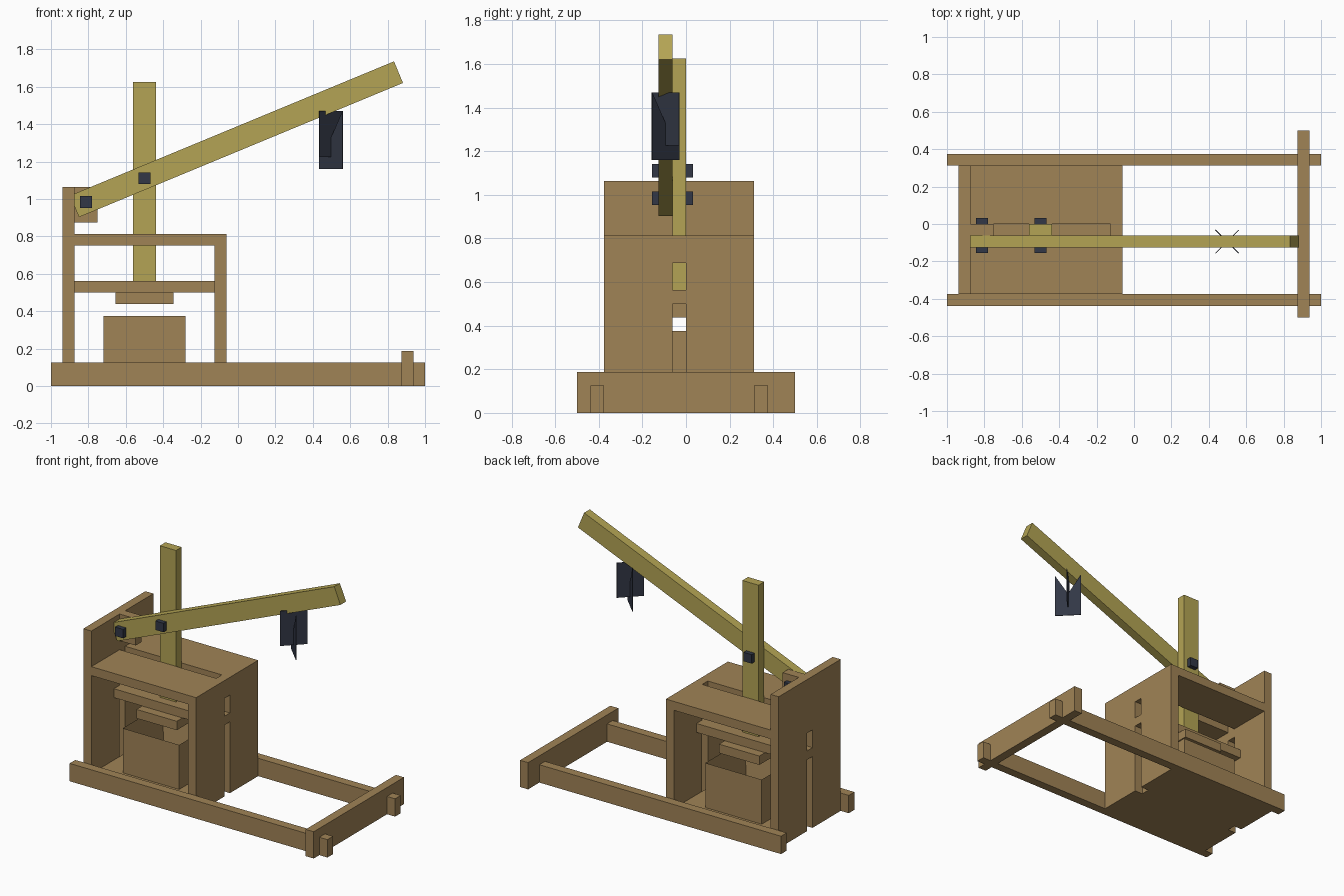
import bpy, bmesh, math
from mathutils import Matrix, Vector

if "Cube" in bpy.data.objects:
    bpy.data.objects.remove(bpy.data.objects["Cube"])


def material(name, rgb):
    m = bpy.data.materials.new(name)
    m.diffuse_color = (*rgb, 1)
    m.use_nodes = True
    m.node_tree.nodes["Principled BSDF"].inputs["Base Color"].default_value = m.diffuse_color
    return m


BROWN = material("brown_wood", (0.352, 0.227, 0.093))
YELLOW = material("yellow_wood", (0.456, 0.372, 0.089))
DARK = material("dark_iron", (0.032, 0.039, 0.061))


def add_object(name, bm, mat):
    bmesh.ops.recalc_face_normals(bm, faces=bm.faces)
    mesh = bpy.data.meshes.new(name)
    bm.to_mesh(mesh)
    bm.free()
    mesh.materials.append(mat)
    ob = bpy.data.objects.new(name, mesh)
    bpy.context.collection.objects.link(ob)
    return ob


def prism(name, mat, points, depth):
    """Extrude a closed 3D outline along the depth vector."""
    bm = bmesh.new()
    face = bm.faces.new([bm.verts.new(p) for p in points])
    new = bmesh.ops.extrude_face_region(bm, geom=[face], use_keep_orig=True)["geom"]
    bmesh.ops.translate(bm, vec=Vector(depth),
                        verts=[v for v in new if isinstance(v, bmesh.types.BMVert)])
    return add_object(name, bm, mat)


def box(name, mat, x, y, z):
    outline = [(x[0], y[0], z[0]), (x[1], y[0], z[0]),
               (x[1], y[1], z[0]), (x[0], y[1], z[0])]
    return prism(name, mat, outline, (0, 0, z[1] - z[0]))


U = 0.0625                 # board thickness
CY = -U / 2                # middle of the press
CX = -0.5
Y0, Y1 = -6 * U, 5 * U     # press body width
S0, S1 = -U, 0             # guide slot width

# Base frame
box("front_rail", BROWN, (-1, 1), (Y0 - U, Y0), (0, 0.125))
box("back_rail", BROWN, (-1, 1), (Y1, Y1 + U), (0, 0.125))
box("end_crossbar", BROWN, (0.875, 0.9375), (-0.5, 0.5), (0, 0.1875))
box("floor", BROWN, (-0.875, -0.125), (Y0, Y1), (0, U))


# Side walls, each with a guide slot open at the bottom
def slotted_wall(name, x, top):
    outline = [(Y0, 0), (S0, 0), (S0, 0.6875), (S1, 0.6875),
               (S1, 0), (Y1, 0), (Y1, top), (Y0, top)]
    prism(name, BROWN, [(x, y, z) for y, z in outline], (U, 0, 0))


slotted_wall("tall_wall", -0.9375, 1.0625)
slotted_wall("short_wall", -0.125, 0.75)

# Top board with a long slot
outline = [(-0.875, Y0), (-U, Y0), (-U, Y1), (-0.875, Y1),
           (-0.875, S1), (-0.125, S1), (-0.125, S0), (-0.875, S0)]
prism("top_board", BROWN, [(x, y, 0.75) for x, y in outline], (0, 0, U))

# Lever bracket on the tall wall
box("lever_bracket", BROWN, (-0.875, -0.75), (S0, S1), (0.875, 1.0625))

# Open mould box
bm = bmesh.new()
bmesh.ops.create_cube(bm, size=1, matrix=Matrix.Translation((CX, CY, 0.21875))
                      @ Matrix.Diagonal((0.4375, 0.4375, 0.3125, 1)))
bm.faces.ensure_lookup_table()
top = max(bm.faces, key=lambda f: f.calc_center_median().z)
bmesh.ops.inset_region(bm, faces=[top], thickness=U)
bmesh.ops.translate(bm, verts=top.verts, vec=(0, 0, -0.305))
add_object("mould_box", bm, BROWN)

# Pressing plate and sliding crosshead with tongues in the wall slots
box("press_plate", BROWN, (CX - 0.15625, CX + 0.15625),
    (CY - 0.15625, CY + 0.15625), (0.4375, 0.5))
box("crosshead", BROWN, (-0.875, -0.125), (-0.125, 0.0625), (0.5, 0.5625))
for side, x in (("left", -0.9375), ("right", -0.125)):
    box(side + "_crosshead_tongue", BROWN, (x, x + U), (S0, S1), (0.5, 0.5625))

# Vertical ram post
box("ram_post", YELLOW, (-0.5625, -0.4375), (S0, S1), (0.5625, 1.625))

# Slanted lever
LY = -0.09375
lever = box("lever", YELLOW, (-0.9375, 0.9375), (-U / 2, U / 2), (-U, U))
lever.matrix_world = (Matrix.Translation((-0.008, LY, 1.319))
                      @ Matrix.Rotation(math.radians(-22.5), 4, 'Y'))

# Square pivot pins
for name, x, z in (("bracket_pin", -0.8125, 0.984), ("post_pin", -0.5, 1.11)):
    box(name, DARK, (x - U / 2, x + U / 2), (-0.15625, 0.03125), (z - U / 2, z + U / 2))

# Hanging hook: two thin crossed plates set diagonally
W, T = 0.088, 0.004
plates = {
    "hook_plate": (45, [(-W, 1.225), (W, 1.225), (W, 1.47), (-W, 1.47)]),
    "hook_fork": (-45, [(-W, 1.16), (W, 1.16), (W, 1.47), (0, 1.326), (-W, 1.47)]),
}
for name, (angle, outline) in plates.items():
    ob = prism(name, DARK, [(x, -T / 2, z) for x, z in outline], (0, T, 0))
    ob.location = (0.4975, LY, 0)
    ob.rotation_euler.z = math.radians(angle)
